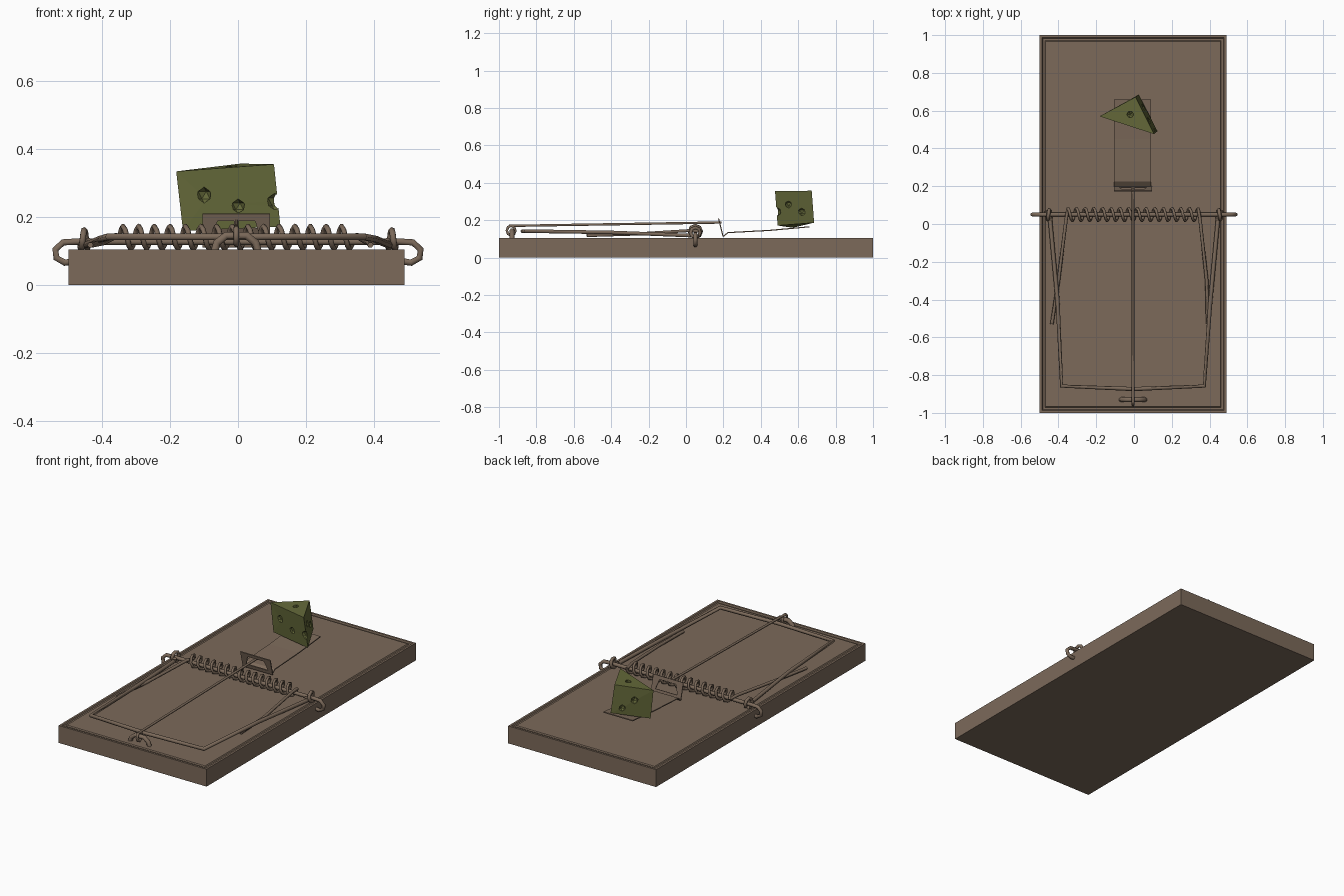
import bpy, bmesh
from math import sin, cos, pi, tau
from mathutils import Vector, Matrix

cube = bpy.data.objects.get("Cube")
if cube:
    bpy.data.objects.remove(cube)


def material(name, rgb):
    m = bpy.data.materials.new(name)
    m.use_nodes = True
    m.diffuse_color = (*rgb, 1)
    m.node_tree.nodes["Principled BSDF"].inputs["Base Color"].default_value = (*rgb, 1)
    return m


BROWN = material("weathered_brown", (0.2, 0.143, 0.102))
GREEN = material("cheese_green", (0.13, 0.142, 0.042))


def add_object(name, bm, mat):
    bmesh.ops.recalc_face_normals(bm, faces=bm.faces)
    me = bpy.data.meshes.new(name)
    bm.to_mesh(me)
    bm.free()
    me.materials.append(mat)
    ob = bpy.data.objects.new(name, me)
    bpy.context.collection.objects.link(ob)
    return ob


def wire(name, pts, r, closed=False):
    """Six-sided bent wire through the given points, as a mesh."""
    cu = bpy.data.curves.new(name, "CURVE")
    cu.dimensions = "3D"
    cu.bevel_depth, cu.bevel_resolution = r, 1
    cu.use_fill_caps = True
    sp = cu.splines.new("POLY")
    sp.points.add(len(pts) - 1)
    for p, co in zip(sp.points, pts):
        p.co = (*co, 1)
    sp.use_cyclic_u = closed
    tmp = bpy.data.objects.new(name + "_path", cu)
    bpy.context.collection.objects.link(tmp)
    bpy.context.view_layer.update()
    dg = bpy.context.evaluated_depsgraph_get()
    me = bpy.data.meshes.new_from_object(tmp.evaluated_get(dg))
    bpy.data.objects.remove(tmp)
    me.name = name
    me.materials.clear()
    me.materials.append(BROWN)
    ob = bpy.data.objects.new(name, me)
    bpy.context.collection.objects.link(ob)
    return ob


def side(s):
    return "left" if s > 0 else "right"


# Wooden board with a shallow groove framing its top
bm = bmesh.new()
bmesh.ops.create_cube(bm, size=1, matrix=Matrix.Translation((-0.005, 0, 0.0525))
                      @ Matrix.Diagonal((0.99, 2, 0.105, 1)))
top = max(bm.faces, key=lambda f: f.calc_center_median().z)
for width, depth in ((0.018, 0), (0.006, -0.007), (0.016, 0), (0.006, 0.006)):
    bmesh.ops.inset_region(bm, faces=[top], thickness=width, depth=0)
    for v in top.verts:
        v.co.z += depth
add_object("board", bm, BROWN)

# Axle with hooked ends gripping the board edges
AY, AZ = 0.05, 0.135
hook = [(0.475, 0.128), (0.515, 0.126), (0.538, 0.105), (0.535, 0.08), (0.51, 0.066), (0.485, 0.07)]
path = [(-x, AY, z) for x, z in reversed(hook)] + [(x, AY, z) for x, z in hook]
wire("axle", path, 0.011)

# Coil spring around the axle
turns, steps = 15, 8
coil = []
for i in range(turns * steps + 1):
    a = tau * i / steps
    coil.append((-0.35 + 0.69 * i / (turns * steps), AY + 0.033 * cos(a), AZ + 0.005 + 0.033 * sin(a)))
wire("spring", coil, 0.008)

# Spring legs pressing along the bail
wire("right_spring_leg", [(-0.35, 0.08, 0.14), (-0.36, 0.02, 0.145), (-0.4, -0.3, 0.125),
                          (-0.435, -0.53, 0.118)], 0.009)
wire("left_spring_leg", [(0.34, 0.08, 0.14), (0.35, 0.02, 0.145), (0.385, -0.3, 0.125),
                         (0.39, -0.53, 0.118)], 0.009)

# Bail frame and its loops round the axle
wire("bail", [(-0.445, 0.03, 0.118), (-0.405, -0.4, 0.135), (-0.383, -0.858, 0.142),
              (0, -0.874, 0.142), (0.372, -0.858, 0.142), (0.405, -0.4, 0.135),
              (0.445, 0.03, 0.118)], 0.011)
for s in (-1, 1):
    loop = [(s * (0.44 + 0.022 * i / 10), AY + 0.026 * cos(tau * i / 8 + pi),
             AZ + 0.026 * sin(tau * i / 8 + pi)) for i in range(12)]
    wire(side(s) + "_bail_loop", loop, 0.01)

# Front staple with the holding rod hooked through it
wire("front_staple", [(-0.07, -0.93, 0.095), (-0.062, -0.93, 0.125), (-0.035, -0.93, 0.146),
                      (0.025, -0.93, 0.146), (0.052, -0.93, 0.125), (0.06, -0.93, 0.095)], 0.013)
wire("rod_eye", [(-0.005, -0.935 + 0.023 * cos(tau * i / 8), 0.145 + 0.026 * sin(tau * i / 8))
                 for i in range(8)], 0.008, True)
wire("holding_rod", [(-0.005, -0.945, 0.17), (-0.005, 0.19, 0.188)], 0.007)

# Bait pedal: a thin bent plate
bm = bmesh.new()
profile = [(0.198, 0.113), (0.225, 0.134), (0.45, 0.146), (0.66, 0.165)]
rows = [[bm.verts.new((x, y, z)) for x in (-0.105, 0.09)] for y, z in profile]
for a, b in zip(rows, rows[1:]):
    bm.faces.new((a[0], a[1], b[1], b[0]))
pedal = add_object("bait_pedal", bm, BROWN)

# Upright catch: a leaning plate with a window
bm = bmesh.new()
outer = [(-0.105, 0.113), (0.095, 0.113), (0.095, 0.21), (-0.105, 0.21)]
inner = [(-0.078, 0.135), (0.068, 0.135), (0.05, 0.19), (-0.06, 0.19)]
lean = lambda x, z: (x, 0.198 - 0.25 * (z - 0.113), z)
o = [bm.verts.new(lean(*p)) for p in outer]
n = [bm.verts.new(lean(*p)) for p in inner]
for i in range(4):
    j = (i + 1) % 4
    bm.faces.new((o[i], o[j], n[j], n[i]))
catch = add_object("catch_plate", bm, BROWN)
for ob in (pedal, catch):
    mod = ob.modifiers.new("thickness", "SOLIDIFY")
    mod.thickness, mod.offset = 0.006, 0

# Cheese wedge, slightly twisted from bottom to top
bm = bmesh.new()
low = [bm.verts.new(p) for p in ((-0.162, 0.57, 0.16), (0.125, 0.49, 0.172), (0.025, 0.685, 0.187))]
high = [bm.verts.new(p) for p in ((-0.182, 0.57, 0.335), (0.106, 0.476, 0.356), (0.008, 0.672, 0.358))]
bm.faces.new(low)
bm.faces.new(high)
for i in range(3):
    j = (i + 1) % 3
    bm.faces.new((low[i], low[j], high[j], high[i]))
cheese = add_object("cheese", bm, GREEN)

# Holes scooped out of the cheese
bm = bmesh.new()
holes = [(-0.1, 0.545, 0.265, 0.024), (0.0, 0.515, 0.232, 0.022), (0.108, 0.485, 0.245, 0.026),
         (-0.02, 0.58, 0.35, 0.02), (0.085, 0.55, 0.285, 0.022), (0.05, 0.62, 0.245, 0.022),
         (-0.09, 0.62, 0.27, 0.022), (-0.03, 0.652, 0.22, 0.02)]
for x, y, z, r in holes:
    bmesh.ops.create_icosphere(bm, subdivisions=1, radius=r, matrix=Matrix.Translation((x, y, z)))
cutter = add_object("hole_cutter", bm, GREEN)
cutter.hide_render = True
mod = cheese.modifiers.new("holes", "BOOLEAN")
mod.operation, mod.object, mod.solver = "DIFFERENCE", cutter, "EXACT"
bpy.context.view_layer.update()
carved = bpy.data.meshes.new_from_object(cheese.evaluated_get(bpy.context.evaluated_depsgraph_get()))
cheese.modifiers.clear()
cheese.data = carved
bpy.data.objects.remove(cutter)
